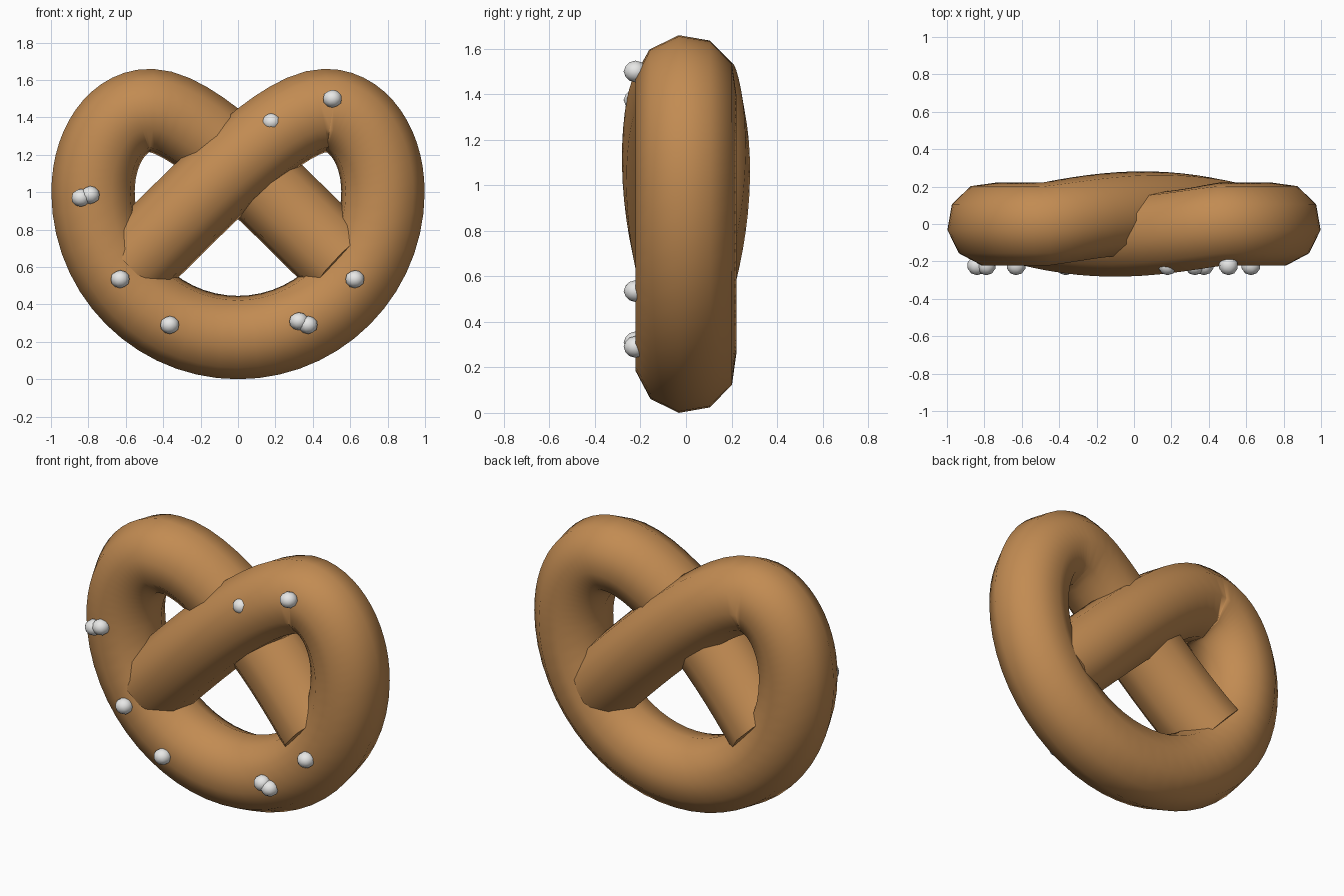
import bpy, bmesh, math
from mathutils import Vector

if "Cube" in bpy.data.objects:
    bpy.data.objects.remove(bpy.data.objects["Cube"])

R = 0.225      # dough thickness (radius)
SIDES = 10


def material(name, rgb):
    m = bpy.data.materials.new(name)
    m.diffuse_color = (*rgb, 1)
    m.use_nodes = True
    m.node_tree.nodes["Principled BSDF"].inputs["Base Color"].default_value = m.diffuse_color
    return m


brown = material("baked brown", (0.54, 0.26, 0.085))
white = material("salt white", (0.82, 0.82, 0.81))


def add_object(name, bm, mat):
    me = bpy.data.meshes.new(name)
    bm.to_mesh(me)
    bm.free()
    me.materials.append(mat)
    ob = bpy.data.objects.new(name, me)
    bpy.context.collection.objects.link(ob)
    return ob


def bezier(a, b, c, d, t):
    s = 1 - t
    return Vector(a) * s**3 + Vector(b) * 3*s*s*t + Vector(c) * 3*s*t*t + Vector(d) * t**3


# Half of the centre line: bottom arc, lobe, then the arm crossing in front
half = []
N = 14
for i in range(N):
    a = math.pi / 2 * i / N
    half.append(Vector((0.775 * math.sin(a), 0, 1.0 - 0.777 * math.cos(a))))
for i in range(N):
    p = bezier((0.775, 1.0), (0.775, 1.25), (0.64, 1.437), (0.47, 1.437), i / N)
    half.append(Vector((p.x, 0, p.y)))
for i in range(N + 1):
    t = i / N
    p = bezier((0.47, 1.437), (0.22, 1.437), (-0.25, 0.915), (-0.555, 0.625), t)
    half.append(Vector((p.x, -0.06 * math.sin(math.pi * t**1.15), p.y)))

# The other half is the same line turned half way round the z axis
path = [Vector((-p.x, -p.y, p.z)) for p in reversed(half[1:])] + half

# Dough: sweep a ten-sided ring along the line
bm = bmesh.new()
rings = []
Y = Vector((0, 1, 0))
for i, p in enumerate(path):
    t = (path[min(i + 1, len(path) - 1)] - path[max(i - 1, 0)]).normalized()
    out = Y.cross(t).normalized()
    if i == len(path) // 2:
        out = Vector((0, 0, -1))
    elif out.dot(Vector((t.z, 0, -t.x))) < 0:
        out = -out
    side = t.cross(out).normalized()
    if side.y < 0:
        side = -side
    ring = []
    for k in range(SIDES):
        a = math.radians(-8) + 2 * math.pi * k / SIDES
        ring.append(bm.verts.new(p + out * R * math.cos(a) + side * R * math.sin(a)))
    rings.append(ring)
for r0, r1 in zip(rings, rings[1:]):
    for k in range(SIDES):
        j = (k + 1) % SIDES
        bm.faces.new((r0[k], r0[j], r1[j], r1[k])).smooth = True
# Flat cut ends
for ring in (rings[0], rings[-1]):
    cap = bm.faces.new(ring)
    for e in cap.edges:
        e.smooth = False
bmesh.ops.recalc_face_normals(bm, faces=bm.faces)
add_object("pretzel_dough", bm, brown)

# Salt grains on the front
grains = [(-0.84, 0.97), (-0.79, 0.985), (-0.63, 0.535), (-0.365, 0.29), (0.325, 0.31),
          (0.375, 0.29), (0.625, 0.535), (0.505, 1.5), (0.18, 1.375)]
for n, (x, z) in enumerate(grains):
    bm = bmesh.new()
    bmesh.ops.create_icosphere(bm, subdivisions=2, radius=0.052)
    for v in bm.verts:
        v.co.z *= 0.92
    for f in bm.faces:
        f.smooth = True
    ob = add_object(f"salt_grain_{n + 1}", bm, white)
    ob.location = (x, -0.222, z)
